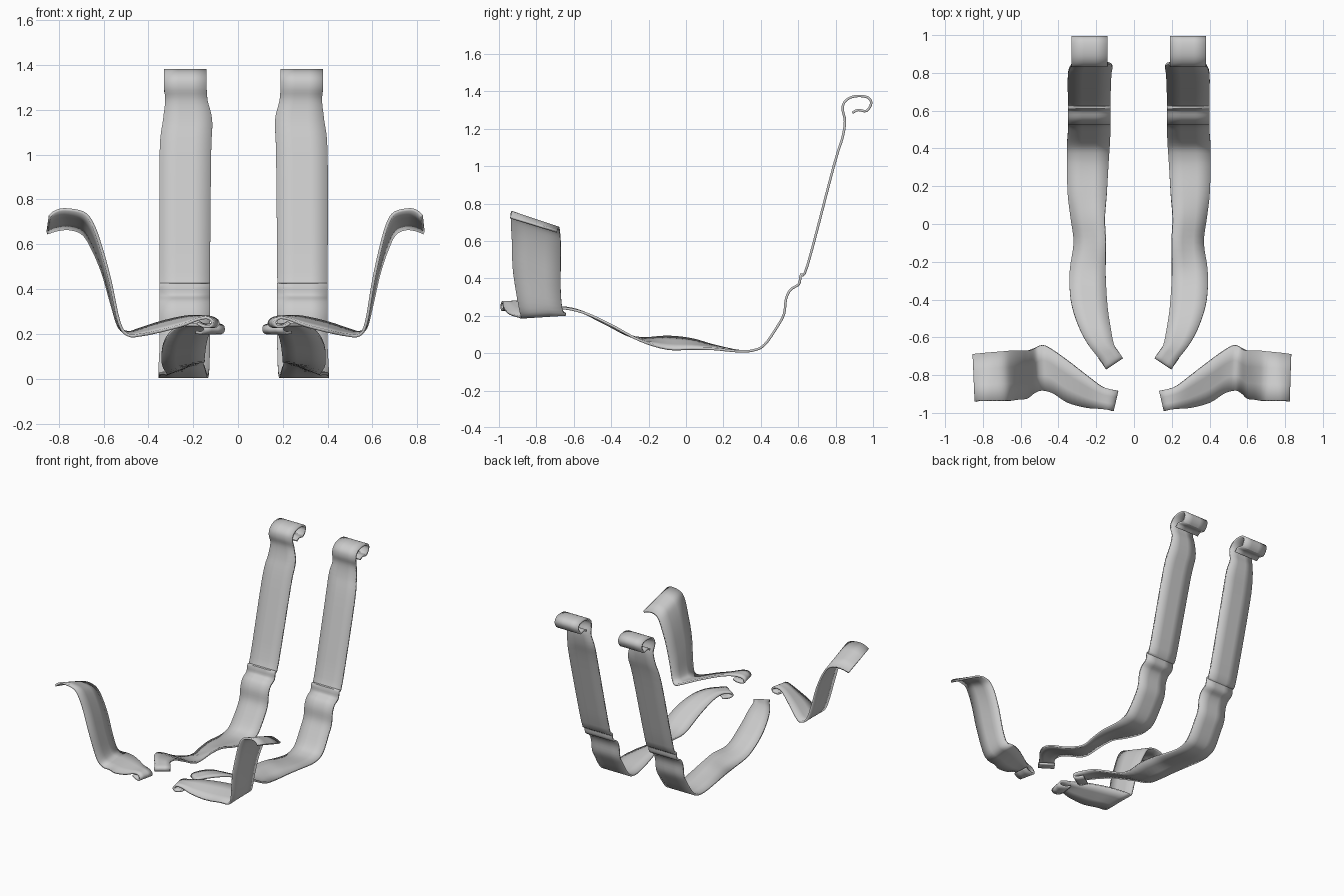
import bpy
import bmesh
from mathutils import Vector

THICKNESS = 0.013
SIDE_SHIFT = 0.05

cube = bpy.data.objects.get("Cube")
if cube:
    bpy.data.objects.remove(cube, do_unlink=True)


def spline(points, steps):
    """Smooth path through the points (Catmull-Rom)."""
    path = []
    last = len(points) - 1
    for i in range(last):
        a, b = points[max(i - 1, 0)], points[i]
        c, d = points[i + 1], points[min(i + 2, last)]
        for s in range(steps):
            t = s / steps
            path.append(0.5 * (2 * b + (c - a) * t
                               + (2 * a - 5 * b + 4 * c - d) * t ** 2
                               + (3 * b - a - 3 * c + d) * t ** 3))
    path.append(points[last])
    return path


def ribbon(name, inner, outer, steps=4, columns=3):
    """Webbing strip spanned between two edge paths."""
    bm = bmesh.new()
    rows = []
    for a, b in zip(spline(inner, steps), spline(outer, steps)):
        rows.append([bm.verts.new(a.lerp(b, k / columns)) for k in range(columns + 1)])
    for near, far in zip(rows, rows[1:]):
        for k in range(columns):
            bm.faces.new((near[k], near[k + 1], far[k + 1], far[k]))
    bmesh.ops.recalc_face_normals(bm, faces=bm.faces[:])
    mesh = bpy.data.meshes.new(name)
    bm.to_mesh(mesh)
    bm.free()
    obj = bpy.data.objects.new(name, mesh)
    bpy.context.collection.objects.link(obj)
    solid = obj.modifiers.new("webbing_thickness", 'SOLIDIFY')
    solid.thickness = THICKNESS
    solid.offset = 0
    bpy.ops.object.select_all(action='DESELECT')
    obj.select_set(True)
    bpy.context.view_layer.objects.active = obj
    bpy.ops.object.shade_smooth_by_angle()
    return obj


def other_side(point):
    """Matching point on the right strap; the outer flap spreads slightly wider."""
    shift = SIDE_SHIFT - 0.25 * max(point.x - 0.54, 0)
    return Vector((shift - point.x, point.y, point.z))


def strap_pair(name, inner, outer):
    ribbon("left_" + name, inner, outer)
    ribbon("right_" + name,
           [other_side(p) for p in inner], [other_side(p) for p in outer])


# Upright part of the long strap: inner x, outer x, y, z from the top curl down
upright = [
    (.19, .38, .89, 1.285), (.19, .38, .92, 1.3), (.19, .38, .965, 1.295),
    (.19, .38, .99, 1.335), (.19, .38, .975, 1.365), (.19, .38, .93, 1.375),
    (.19, .38, .88, 1.367), (.19, .38, .846, 1.34), (.19, .38, .838, 1.3),
    (.185, .375, .85, 1.24), (.165, .385, .836, 1.15), (.17, .4, .79, 1),
    (.175, .4, .65, .47), (.175, .4, .615, .42), (.175, .4, .604, .37),
    (.175, .4, .56, .34), (.175, .4, .535, .29), (.175, .4, .524, .21),
    (.175, .4, .487, .14), (.178, .405, .42, .045), (.182, .405, .36, .015),
]
inner = [Vector((a, y, z)) for a, b, y, z in upright]
outer = [Vector((b, y, z)) for a, b, y, z in upright]

# Lower part: twists along the base and rises to the small folded end
lower = [
    ((.187, .28, .012), (.405, .28, .01)),
    ((.195, .15, .04), (.4, .15, .022)),
    ((.205, .03, .074), (.384, .03, .024)),
    ((.2, -.1, .088), (.368, -.1, .024)),
    ((.2, -.27, .083), (.39, -.25, .07)),
    ((.19, -.44, .163), (.385, -.4, .15)),
    ((.172, -.56, .222), (.348, -.53, .21)),
    ((.155, -.64, .242), (.295, -.635, .238)),
    ((.133, -.675, .24), (.225, -.725, .238)),
    ((.115, -.7, .232), (.205, -.76, .232)),
    ((.113, -.705, .215), (.202, -.764, .215)),
    ((.125, -.685, .205), (.215, -.745, .205)),
    ((.15, -.65, .207), (.24, -.71, .207)),
]
inner += [Vector(a) for a, b in lower]
outer += [Vector(b) for a, b in lower]
strap_pair("shoulder_strap", inner, outer)

# Side strap: back edge and front edge from the outer flap to the inner curl
side = [
    ((.83, -.69, .65), (.82, -.94, .725)),
    ((.79, -.685, .665), (.8, -.935, .745)),
    ((.745, -.68, .668), (.765, -.935, .755)),
    ((.7, -.675, .645), (.7, -.935, .74)),
    ((.667, -.67, .58), (.667, -.935, .69)),
    ((.63, -.67, .47), (.638, -.93, .59)),
    ((.598, -.67, .33), (.605, -.925, .44)),
    ((.572, -.66, .23), (.572, -.895, .25)),
    ((.54, -.642, .207), (.54, -.882, .195)),
    ((.5, -.655, .217), (.48, -.895, .196)),
    ((.4, -.725, .25), (.4, -.945, .212)),
    ((.29, -.81, .275), (.3, -.972, .238)),
    ((.22, -.86, .278), (.23, -.978, .265)),
    ((.165, -.877, .272), (.187, -.984, .272)),
    ((.14, -.882, .255), (.165, -.99, .255)),
    ((.148, -.88, .235), (.172, -.988, .235)),
    ((.19, -.872, .235), (.205, -.98, .235)),
    ((.22, -.865, .25), (.232, -.975, .248)),
]
strap_pair("hip_strap", [Vector(a) for a, b in side], [Vector(b) for a, b in side])
